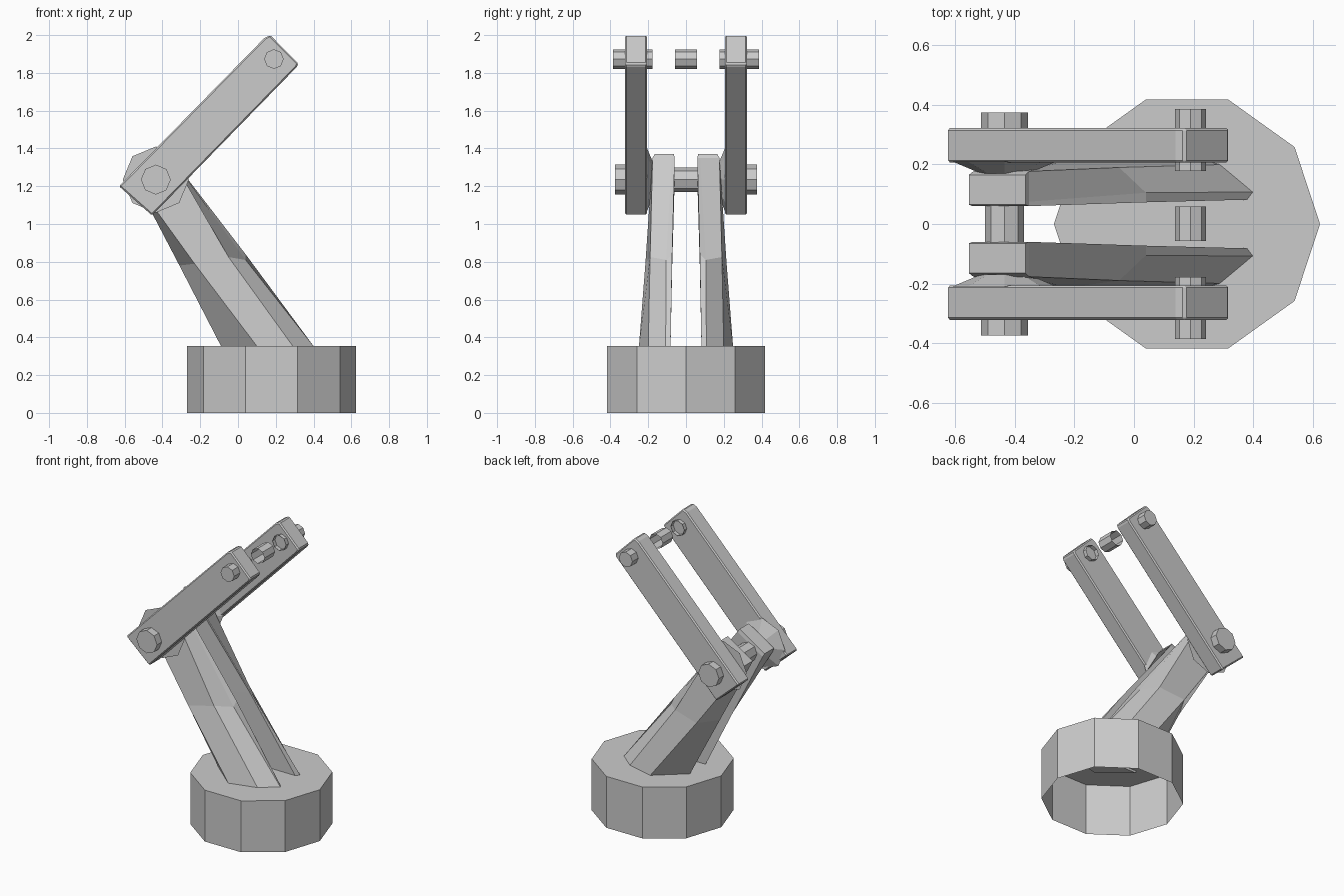
import bpy, bmesh, math

if "Cube" in bpy.data.objects:
    bpy.data.objects.remove(bpy.data.objects["Cube"])


def make(name, bm):
    bmesh.ops.recalc_face_normals(bm, faces=bm.faces)
    me = bpy.data.meshes.new(name)
    bm.to_mesh(me)
    bm.free()
    ob = bpy.data.objects.new(name, me)
    bpy.context.collection.objects.link(ob)
    return ob


def loft(name, sections, cap_start=True, cap_end=True):
    """Bridge equal-length point loops, optionally closing the ends."""
    bm = bmesh.new()
    loops = [[bm.verts.new(p) for p in s] for s in sections]
    n = len(loops[0])
    for a, b in zip(loops, loops[1:]):
        for i in range(n):
            j = (i + 1) % n
            bm.faces.new((a[i], a[j], b[j], b[i]))
    if cap_start:
        bm.faces.new(loops[0])
    if cap_end:
        bm.faces.new(loops[-1])
    return make(name, bm)


def ring_y(cx, cz, r, y, n=8):
    return [(cx + r * math.cos(2 * math.pi * i / n), y,
             cz + r * math.sin(2 * math.pi * i / n)) for i in range(n)]


def flip(sections, s):
    return [[(x, s * y, z) for x, y, z in sec] for sec in sections]


ELBOW = (-0.435, 1.235)
TIP = (0.19, 1.873)

# Ten-sided base drum, open underneath
drum = [[(0.178 + 0.447 * math.cos(math.pi * i / 5),
          0.44 * math.sin(math.pi * i / 5), z) for i in range(10)]
        for z in (0.0, 0.355)]
loft("base_drum", drum, cap_start=False)

# Lower strut sections: inner back, inner front, front chamfer, outer front, outer back
strut = [
    [(-0.555, 0.065, 1.25), (-0.365, 0.065, 1.37), (-0.365, 0.075, 1.37),
     (-0.365, 0.165, 1.37), (-0.555, 0.165, 1.25)],
    [(-0.543, 0.06, 1.227), (-0.352, 0.06, 1.35), (-0.352, 0.075, 1.35),
     (-0.352, 0.177, 1.35), (-0.54, 0.177, 1.22)],
    [(-0.31, 0.073, 0.78), (0.04, 0.073, 0.84), (0.04, 0.105, 0.81),
     (-0.05, 0.19, 0.825), (-0.23, 0.215, 0.79)],
    [(-0.083, 0.085, 0.34), (0.39, 0.082, 0.34), (0.41, 0.108, 0.34),
     (0.30, 0.2, 0.34), (0.11, 0.25, 0.34)],
]

# Upper arm outline in the side plane
arm = [(-0.63, 1.2), (-0.455, 1.045), (0.31, 1.83), (0.32, 1.85),
       (0.17, 2.0), (0.14, 1.985)]
arm_sections = [[(x, y, z) for x, z in arm] for y in (0.206, 0.323)]

for side, s in (("left", 1), ("right", -1)):
    loft("lower_strut_" + side, flip(strut, s))
    ob = loft("upper_arm_" + side, flip(arm_sections, s))
    bev = ob.modifiers.new("bevel", 'BEVEL')
    bev.width = 0.008
    bev.segments = 1
    # Tapered spacer on the inner face at the elbow
    loft("elbow_spacer_" + side,
         flip([ring_y(*ELBOW, 0.175, 0.21), ring_y(*ELBOW, 0.08, 0.17)], s))
    # Outer pin heads
    loft("elbow_pin_head_" + side,
         flip([ring_y(*ELBOW, 0.079, 0.17), ring_y(*ELBOW, 0.079, 0.375)], s))
    loft("tip_pin_" + side,
         flip([ring_y(*TIP, 0.052, 0.178), ring_y(*TIP, 0.052, 0.387)], s),
         cap_start=False)

# Centre pieces of both pins
loft("elbow_pin", [ring_y(*ELBOW, 0.065, -0.17), ring_y(*ELBOW, 0.065, 0.17)])
loft("tip_pin_centre", [ring_y(*TIP, 0.052, -0.057), ring_y(*TIP, 0.052, 0.058)],
     cap_start=False, cap_end=False)
